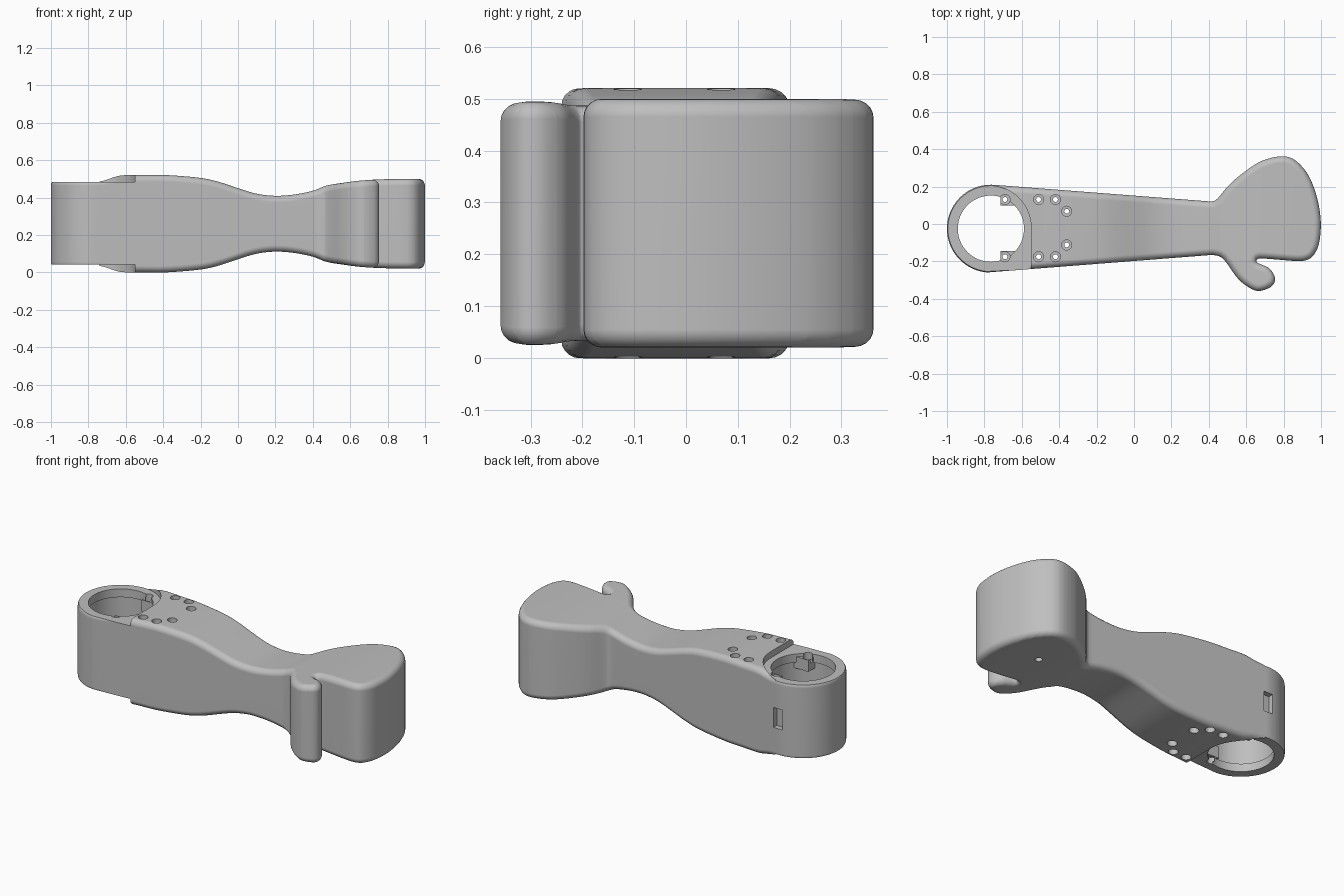
import bpy, bmesh, math
from mathutils import Vector

if "Cube" in bpy.data.objects:
    bpy.data.objects.remove(bpy.data.objects["Cube"], do_unlink=True)

MID, HALF, ROUND = 0.26, 0.26, 0.035
RING_X, RING_Y, RING_R, LIP_R, BORE_R = -0.765, -0.025, 0.235, 0.177, 0.19

grey = bpy.data.materials.new("plain_grey")
grey.use_nodes = True
colour = (0.52, 0.52, 0.52, 1)
grey.diffuse_color = colour
grey.node_tree.nodes["Principled BSDF"].inputs["Base Color"].default_value = colour


def arc(cx, cy, r, a0, a1, n):
    angles = [math.radians(a0 + (a1 - a0) * i / n) for i in range(n + 1)]
    return [(cx + r * math.cos(a), cy + r * math.sin(a)) for a in angles]


def smooth_path(pts, n=5):
    """Open Catmull-Rom curve through the points."""
    p = [Vector(q) for q in [pts[0]] + pts + [pts[-1]]]
    out = []
    for a, b, c, d in zip(p, p[1:], p[2:], p[3:]):
        for i in range(n):
            t = i / n
            out.append((b * 2 + (c - a) * t + (a * 2 - b * 5 + c * 4 - d) * t * t
                        + (b * 3 - a - c * 3 + d) * t ** 3) / 2)
    return [tuple(v) for v in out + [p[-1]]]


def inset(pts, d):
    """Move a clockwise outline inwards by d."""
    out = []
    for i, q in enumerate(pts):
        a, b = Vector(pts[i - 1]), Vector(pts[(i + 1) % len(pts)])
        t = (b - a).normalized()
        out.append((q[0] + t.y * d, q[1] - t.x * d))
    return out


def add_stack(bm, layers):
    """Join equal outlines at rising heights into a closed solid."""
    rings = [[bm.verts.new((x, y, z)) for x, y in pts] for pts, z in layers]
    n = len(rings[0])
    for lo, hi in zip(rings, rings[1:]):
        for i in range(n):
            j = (i + 1) % n
            bm.faces.new((lo[i], lo[j], hi[j], hi[i]))
    bm.faces.new(rings[0][::-1])
    bm.faces.new(rings[-1])


def finish(name, bm):
    bmesh.ops.recalc_face_normals(bm, faces=bm.faces[:])
    mesh = bpy.data.meshes.new(name)
    bm.to_mesh(mesh)
    bm.free()
    mesh.materials.append(grey)
    ob = bpy.data.objects.new(name, mesh)
    bpy.context.collection.objects.link(ob)
    return ob


def solids(name, *stacks):
    bm = bmesh.new()
    for layers in stacks:
        add_stack(bm, layers)
    return finish(name, bm)


def box(x0, x1, y0, y1, z0, z1):
    pts = [(x0, y0), (x1, y0), (x1, y1), (x0, y1)]
    return [(pts, z0), (pts, z1)]


def stepped_round(x, y, profile, n):
    return [(arc(x, y, r, 0, 360 - 360 / n, n - 1), z) for r, z in profile]


def combine(target, tool, operation):
    mod = target.modifiers.new(tool.name, 'BOOLEAN')
    mod.object, mod.operation, mod.solver = tool, operation, 'EXACT'
    bpy.context.view_layer.objects.active = target
    bpy.ops.object.modifier_apply(modifier=mod.name)
    bpy.data.objects.remove(tool, do_unlink=True)


# Clockwise outline: ring end, arm, palm, then thumb
hand = smooth_path([
    (0.40, 0.121), (0.44, 0.130), (0.50, 0.20), (0.56, 0.255), (0.65, 0.32),
    (0.72, 0.35), (0.80, 0.362), (0.86, 0.342), (0.92, 0.28), (0.96, 0.20),
    (0.988, 0.10), (0.999, 0.0), (0.99, -0.10), (0.965, -0.16), (0.93, -0.19),
    (0.88, -0.198), (0.80, -0.193), (0.70, -0.185), (0.665, -0.186),
    (0.655, -0.20), (0.67, -0.212), (0.72, -0.235), (0.75, -0.275),
    (0.75, -0.315), (0.72, -0.343), (0.66, -0.358), (0.60, -0.33),
    (0.55, -0.285), (0.50, -0.215), (0.465, -0.177), (0.42, -0.165)])
outline = arc(RING_X, RING_Y, RING_R, 265, 85, 40) + hand

# Half thickness along the arm
thickness = smooth_path([
    (-1.1, 0.24), (-0.74, 0.24), (-0.62, 0.259), (-0.5, 0.26), (-0.38, 0.26),
    (-0.2, 0.245), (-0.1, 0.223), (0.0, 0.19), (0.1, 0.16), (0.2, 0.149),
    (0.3, 0.156), (0.4, 0.176), (0.47, 0.203), (0.55, 0.217), (0.65, 0.23),
    (0.76, 0.237), (0.9, 0.24), (1.1, 0.24)], 4)


def half_at(x):
    for (x0, h0), (x1, h1) in zip(thickness, thickness[1:]):
        if x0 <= x <= x1:
            return h0 + (h1 - h0) * (x - x0) / (x1 - x0)
    return 0.24


# Arm body: rounded slab, sliced across and shaped to the thickness
steps = [math.radians(90 * i / 5) for i in range(6)]
upper = [(inset(outline, ROUND * (1 - math.cos(a))),
          HALF - ROUND * (1 - math.sin(a))) for a in steps]
layers = [(pts, -z) for pts, z in reversed(upper)] + upper
bm = bmesh.new()
add_stack(bm, layers)
for i in range(58):
    bmesh.ops.bisect_plane(bm, geom=bm.verts[:] + bm.edges[:] + bm.faces[:], dist=1e-5,
                           plane_co=(-0.7513 + i * 0.0297, 0, 0), plane_no=(1, 0, 0))
for v in bm.verts:
    side = math.copysign(1, v.co.z)
    v.co.z = MID + v.co.z + side * (half_at(v.co.x) - HALF)
arm = finish("arm_body", bm)

# Lowered ring faces above and below, bounded by a curved seam
seam = ([(-1.2, 0.4), (-0.74, 0.4)] + arc(-0.775, -0.02, 0.225, 81, 0, 20)
        + [(-0.55, -0.4), (-1.2, -0.4)])
combine(arm, solids("ring_step", [(seam, 0.482), (seam, 0.7)],
                    [(seam, -0.2), (seam, 0.042)]), 'DIFFERENCE')

# Round bore through the ring, with a narrow lip at each end
bore = [(LIP_R, -0.2), (LIP_R, 0.09), (BORE_R, 0.091),
        (BORE_R, 0.431), (LIP_R, 0.432), (LIP_R, 0.7)]
combine(arm, solids("bore", stepped_round(RING_X, RING_Y, bore, 64)), 'DIFFERENCE')

# Four screw tabs inside the bore
tabs = [box(-0.715, -0.61, y0, y1, z0, z0 + 0.07)
        for y0, y1 in ((0.10, 0.17), (-0.22, -0.145)) for z0 in (0.395, 0.055)]
combine(arm, solids("screw_tabs", *tabs), 'UNION')

# Countersunk screw holes, mirrored across the arm
screw = [(0.027, -0.1), (0.027, 0.08), (0.013, 0.081),
         (0.013, 0.439), (0.027, 0.44), (0.027, 0.7)]
screws = [stepped_round(x, -0.022 + side * dy, screw, 24) for side in (-1, 1)
          for x, dy in ((-0.69, 0.153), (-0.51, 0.153), (-0.42, 0.153), (-0.36, 0.09))]
combine(arm, solids("screw_holes", *screws), 'DIFFERENCE')

# Side socket in the back of the ring and a small hole under the palm
palm_hole = [(0.02, -0.1), (0.02, 0.08)]
combine(arm, solids("small_pockets", box(-0.79, -0.73, 0.178, 0.3, 0.20, 0.32),
                    stepped_round(0.735, 0.085, palm_hole, 24)), 'DIFFERENCE')

# Smooth shading with crisp cut edges
bpy.ops.object.select_all(action='DESELECT')
arm.select_set(True)
bpy.context.view_layer.objects.active = arm
bpy.ops.object.shade_smooth_by_angle(angle=math.radians(30))
weighted = arm.modifiers.new("even_shading", 'WEIGHTED_NORMAL')
weighted.keep_sharp = True
